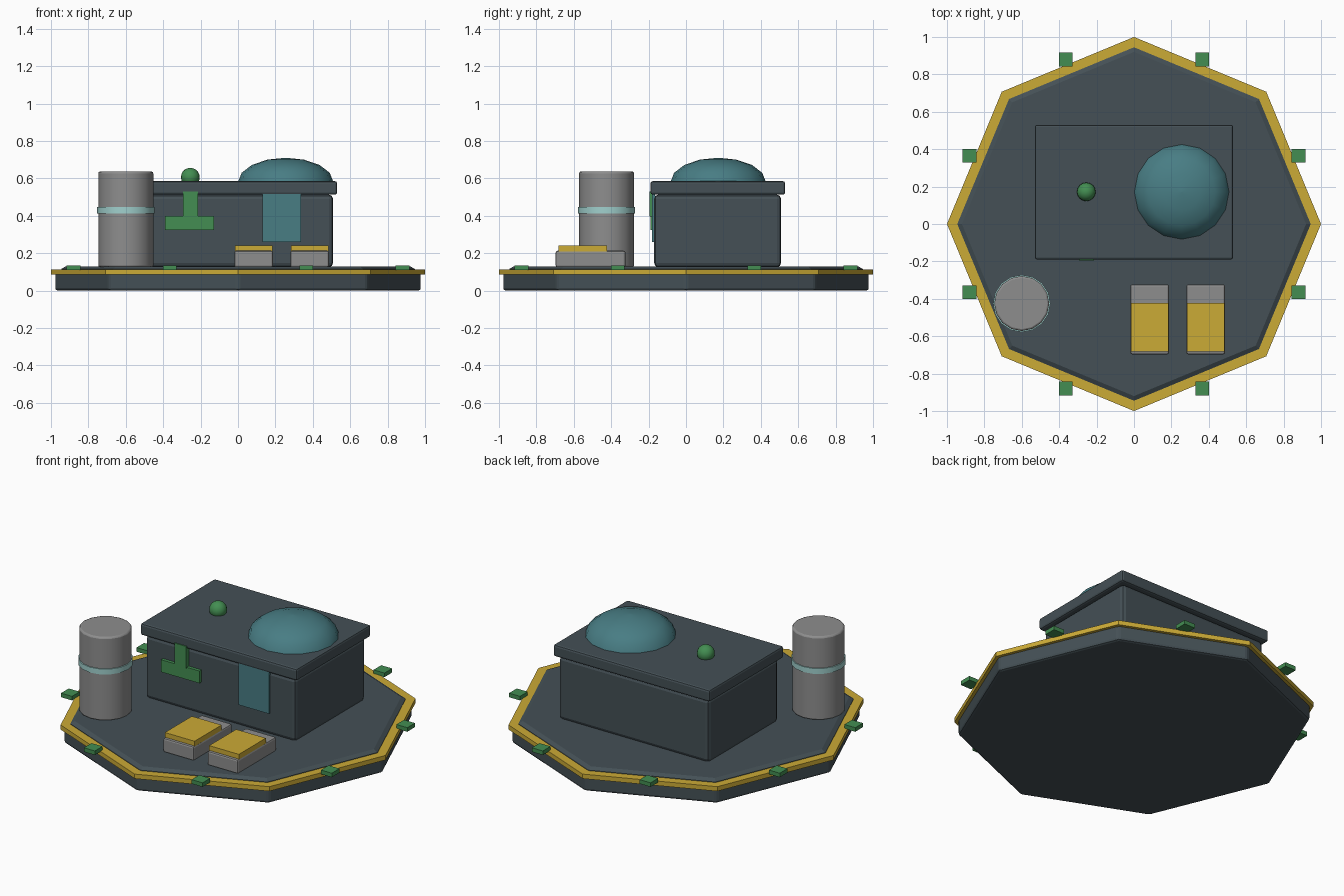
import bpy, bmesh, math

if "Cube" in bpy.data.objects:
    bpy.data.objects.remove(bpy.data.objects["Cube"])


def material(name, rgb):
    m = bpy.data.materials.new(name)
    m.diffuse_color = (*rgb, 1)
    m.use_nodes = True
    m.node_tree.nodes["Principled BSDF"].inputs["Base Color"].default_value = m.diffuse_color
    return m


SLATE = material("dark_slate", (0.058, 0.080, 0.092))
GOLD = material("gold", (0.60, 0.405, 0.037))
TEAL = material("teal", (0.065, 0.205, 0.231))
GREEN = material("green", (0.056, 0.270, 0.084))
GREY = material("grey", (0.270, 0.270, 0.270))
PALE = material("pale_teal", (0.352, 0.631, 0.611))


def finish(name, bm, mat, bevel=0.0, smooth=False):
    me = bpy.data.meshes.new(name)
    bmesh.ops.recalc_face_normals(bm, faces=bm.faces)
    bm.to_mesh(me)
    bm.free()
    me.materials.append(mat)
    ob = bpy.data.objects.new(name, me)
    bpy.context.collection.objects.link(ob)
    if bevel:
        b = ob.modifiers.new("Bevel", 'BEVEL')
        b.width, b.segments = bevel, 2
        b.limit_method, b.angle_limit = 'ANGLE', math.radians(40)
    if smooth:
        bpy.ops.object.select_all(action='DESELECT')
        ob.select_set(True)
        bpy.context.view_layer.objects.active = ob
        bpy.ops.object.shade_smooth_by_angle(angle=math.radians(35))
    return ob


def box(name, x, y, z, mat, bevel=0.0):
    """Box from (min, max) pairs on each axis."""
    bm = bmesh.new()
    bmesh.ops.create_cube(bm, size=1)
    for v in bm.verts:
        for i, (lo, hi) in enumerate((x, y, z)):
            v.co[i] = lo if v.co[i] < 0 else hi
    return finish(name, bm, mat, bevel)


def lathe(name, profile, sides, mat, centre=(0, 0), closed=False, bevel=0.0, smooth=False):
    """Turn a (radius, z) profile; open profiles are capped at both ends."""
    bm = bmesh.new()
    rings = [[bm.verts.new((centre[0] + r * math.cos(2 * math.pi * k / sides),
                            centre[1] + r * math.sin(2 * math.pi * k / sides), z))
              for k in range(sides)] for r, z in profile]
    pairs = list(zip(rings, rings[1:]))
    if closed:
        pairs.append((rings[-1], rings[0]))
    else:
        bm.faces.new(rings[0])
        bm.faces.new(rings[-1])
    for a, b in pairs:
        for k in range(sides):
            n = (k + 1) % sides
            bm.faces.new((a[k], a[n], b[n], b[k]))
    return finish(name, bm, mat, bevel, smooth)


# Octagonal platform: base slab, gold rim, raised deck
lathe("base_slab", [(0.98, 0.0), (0.98, 0.10)], 8, SLATE, bevel=0.015)
lathe("gold_rim", [(0.90, 0.085), (1.0, 0.085), (1.0, 0.113), (0.90, 0.113)], 8, GOLD, closed=True)
lathe("deck", [(0.945, 0.10), (0.945, 0.116), (0.92, 0.13)], 8, SLATE)

# Rim clips, two per quadrant
for sx in (-1, 1):
    for sy in (-1, 1):
        for cx, cy in ((0.365, 0.88), (0.88, 0.365)):
            x, y = sx * cx, sy * cy
            box("rim_clip", (x - 0.037, x + 0.037), (y - 0.037, y + 0.037), (0.11, 0.135), GREEN)

# Main building and roof slab
box("building", (-0.508, 0.508), (-0.17, 0.508), (0.125, 0.513), SLATE, 0.022)
box("roof", (-0.53, 0.53), (-0.19, 0.53), (0.513, 0.585), SLATE, 0.012)

# Flattened roof dome
dome = [(0.255 * math.cos(a), 0.58 + 0.13 * math.sin(a))
        for a in (math.radians(d) for d in (0, 22.5, 45, 67.5, 89.5))]
lathe("roof_dome", dome, 16, TEAL, (0.255, 0.172), smooth=True)

# Roof beacon
bm = bmesh.new()
bmesh.ops.create_uvsphere(bm, u_segments=16, v_segments=10, radius=0.05)
bmesh.ops.translate(bm, verts=bm.verts, vec=(-0.255, 0.172, 0.606))
finish("roof_beacon", bm, GREEN, smooth=True)

# Front door and T-shaped emblem
box("door", (0.13, 0.337), (-0.183, -0.165), (0.26, 0.518), TEAL)
box("sign_bar", (-0.39, -0.128), (-0.19, -0.165), (0.325, 0.40), GREEN)
box("sign_stem", (-0.294, -0.214), (-0.196, -0.165), (0.395, 0.53), GREEN)

# Storage tank with band
lathe("tank", [(0.147, 0.125), (0.147, 0.637)], 16, GREY, (-0.6, -0.425), bevel=0.01, smooth=True)
lathe("tank_band", [(0.14, 0.413), (0.153, 0.413), (0.153, 0.446), (0.14, 0.446)], 16, PALE,
      (-0.6, -0.425), closed=True, smooth=True)

# Two crates with gold lids
for x in (-0.02, 0.28):
    box("crate", (x, x + 0.207), (-0.697, -0.323), (0.125, 0.213), GREY, 0.01)
    box("crate_lid", (x + 0.003, x + 0.204), (-0.683, -0.422), (0.205, 0.242), GOLD)
